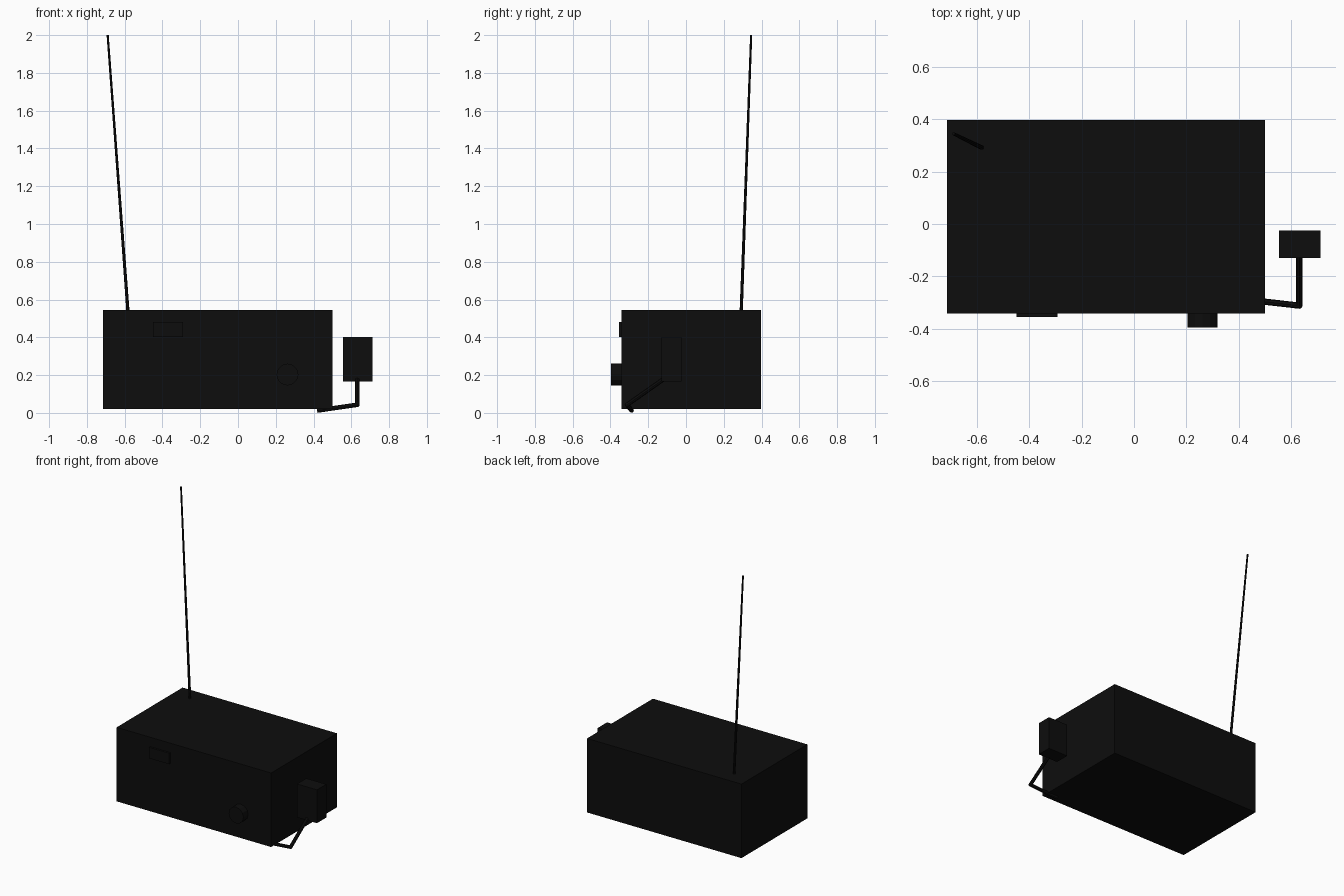
import bpy
from mathutils import Vector

if "Cube" in bpy.data.objects:
    bpy.data.objects.remove(bpy.data.objects["Cube"])

black = bpy.data.materials.new("near_black")
black.diffuse_color = (0.004, 0.004, 0.004, 1)
black.use_nodes = True
black.node_tree.nodes["Principled BSDF"].inputs["Base Color"].default_value = black.diffuse_color


def finish(name):
    ob = bpy.context.object
    ob.name = name
    ob.data.materials.append(black)
    return ob


def box(name, lo, hi):
    lo, hi = Vector(lo), Vector(hi)
    bpy.ops.mesh.primitive_cube_add(size=1, location=(lo + hi) / 2)
    ob = finish(name)
    ob.scale = hi - lo
    return ob


def rod(name, a, b, r1, r2, sides=8):
    a, b = Vector(a), Vector(b)
    d = b - a
    bpy.ops.mesh.primitive_cone_add(vertices=sides, radius1=r1, radius2=r2,
                                    depth=d.length, location=(a + b) / 2)
    ob = finish(name)
    ob.rotation_euler = d.to_track_quat('Z', 'Y').to_euler()
    return ob


# radio case
box("radio_case", (-0.715, -0.342, 0.02), (0.5, 0.398, 0.546))

# front button plate and tuning knob
box("front_button", (-0.45, -0.356, 0.402), (-0.292, -0.335, 0.48))
rod("tuning_knob", (0.262, -0.335, 0.203), (0.262, -0.396, 0.203), 0.058, 0.058, 12)

# leaning whip antenna
rod("antenna", (-0.582, 0.292, 0.53), (-0.69, 0.345, 2.0), 0.009, 0.006)

# microphone and its two-piece cord
box("microphone", (0.555, -0.13, 0.165), (0.712, -0.025, 0.402))
cord = [(0.42, -0.288, 0.0125), (0.632, -0.312, 0.043), (0.632, -0.11, 0.185)]
for i in range(2):
    rod("cord_%d" % (i + 1), cord[i], cord[i + 1], 0.012, 0.012)
bpy.ops.mesh.primitive_uv_sphere_add(segments=8, ring_count=6, radius=0.0125, location=cord[1])
finish("cord_bend")
